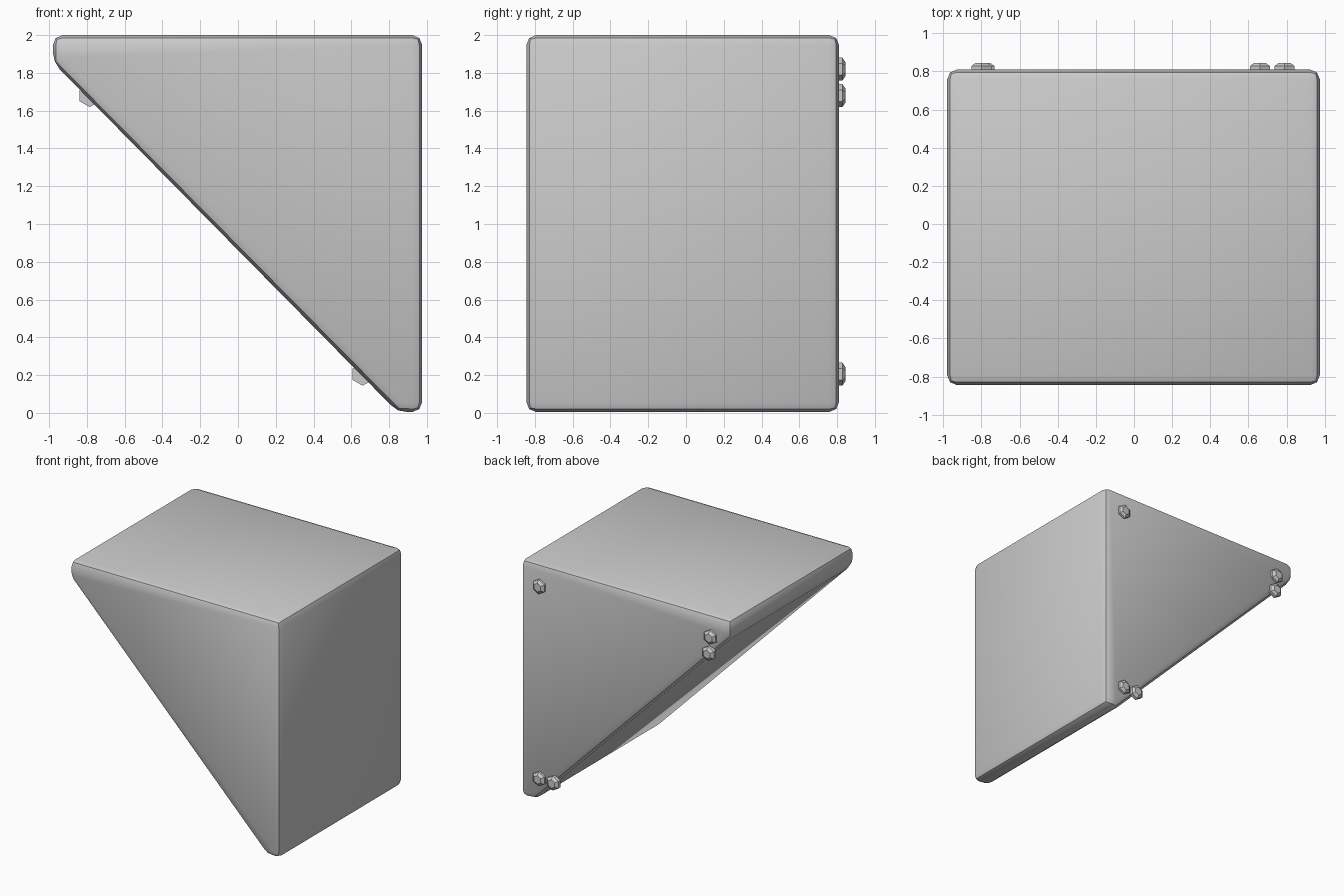
import bpy, bmesh, math
from mathutils import Vector

if "Cube" in bpy.data.objects:
    bpy.data.objects.remove(bpy.data.objects["Cube"])

BACK, FRONT = 0.81, -0.845


def finish(name, bm):
    """Turn a bmesh into a named, angle-smoothed object."""
    bmesh.ops.recalc_face_normals(bm, faces=bm.faces)
    mesh = bpy.data.meshes.new(name)
    bm.to_mesh(mesh)
    bm.free()
    obj = bpy.data.objects.new(name, mesh)
    bpy.context.collection.objects.link(obj)
    bpy.ops.object.select_all(action='DESELECT')
    obj.select_set(True)
    bpy.context.view_layer.objects.active = obj
    bpy.ops.object.shade_smooth_by_angle(angle=math.radians(30))
    return obj


# Wedge body: clipped triangle extruded along y, all edges rounded
profile = [(-0.98, 2.0), (-0.98, 1.855), (0.845, 0.005), (0.975, 0.005), (0.975, 2.0)]
bm = bmesh.new()
face = bm.faces.new([bm.verts.new((x, FRONT, z)) for x, z in profile])
ext = bmesh.ops.extrude_face_region(bm, geom=[face])
moved = [v for v in ext['geom'] if isinstance(v, bmesh.types.BMVert)]
bmesh.ops.translate(bm, verts=moved, vec=Vector((0, BACK - FRONT, 0)))
bmesh.ops.recalc_face_normals(bm, faces=bm.faces)
bmesh.ops.bevel(bm, geom=list(bm.edges), offset=0.052, offset_type='OFFSET',
                segments=2, profile=0.5, affect='EDGES', clamp_overlap=True)
finish("wedge_body", bm)


# Hexagonal bolt heads with chamfered tops on the back face
def bolt(name, x, z):
    bm = bmesh.new()
    rings = []
    for r, y in ((0.061, 0.80), (0.061, 0.828), (0.036, 0.845)):
        rings.append([bm.verts.new((x + r * math.sin(i * math.pi / 3), y,
                                    z + r * math.cos(i * math.pi / 3)))
                      for i in range(6)])
    for a, b in zip(rings, rings[1:]):
        for i in range(6):
            j = (i + 1) % 6
            bm.faces.new((a[i], a[j], b[j], b[i]))
    bm.faces.new(rings[0])
    bm.faces.new(rings[-1])
    finish(name, bm)


bolts = [(0.79, 1.82), (0.79, 0.205), (0.66, 0.205), (-0.80, 1.82), (-0.785, 1.68)]
for n, (x, z) in enumerate(bolts, 1):
    bolt(f"bolt_head_{n}", x, z)
